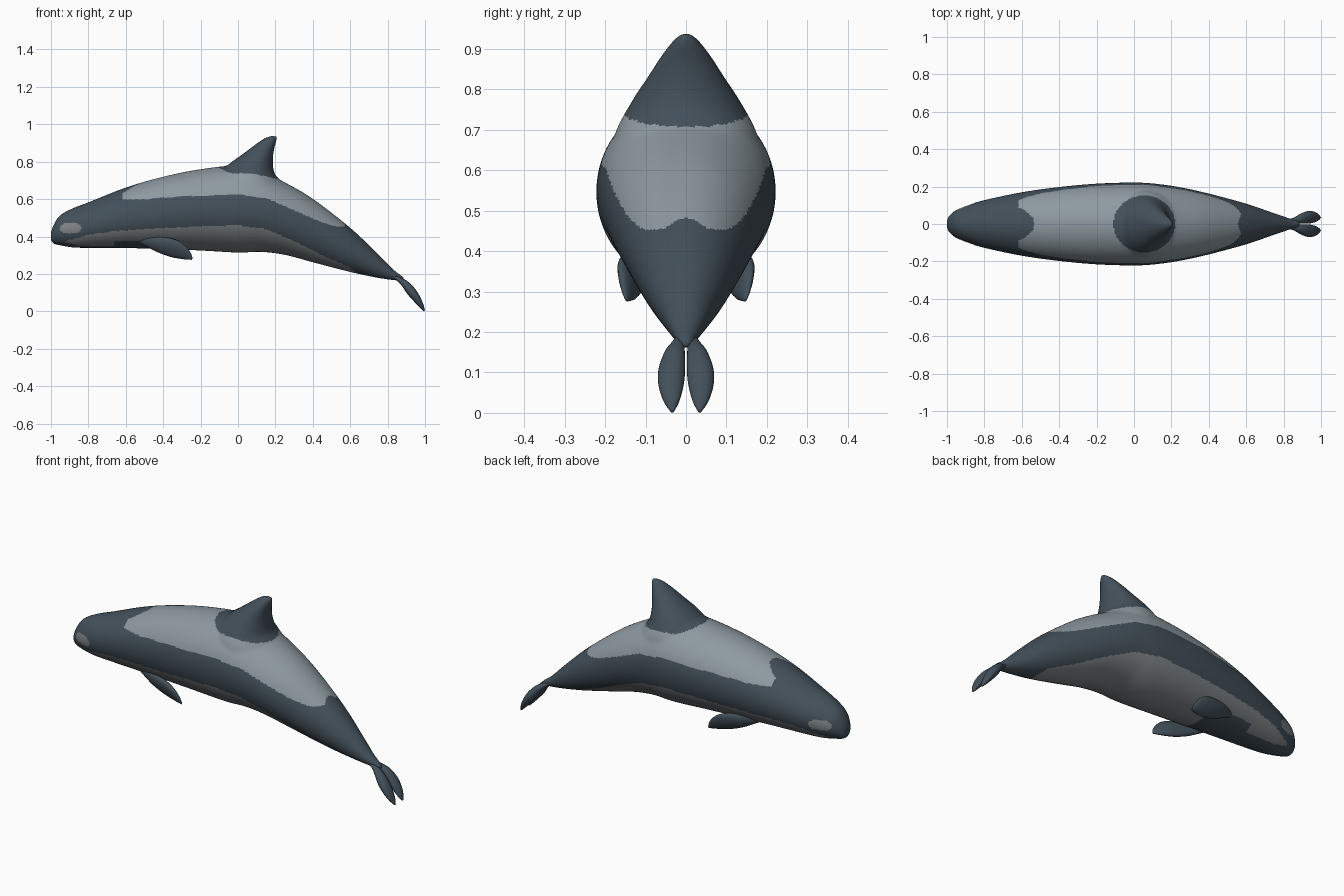
import bpy, bmesh, math
from mathutils import Vector

if "Cube" in bpy.data.objects:
    bpy.data.objects.remove(bpy.data.objects["Cube"])


def material(name, rgb):
    m = bpy.data.materials.new(name)
    m.diffuse_color = (*rgb, 1)
    m.use_nodes = True
    m.node_tree.nodes["Principled BSDF"].inputs["Base Color"].default_value = m.diffuse_color
    return m


SLATE = material("dark slate", (0.056, 0.080, 0.102))
BACK = material("blue grey", (0.27, 0.32, 0.355))
BELLY = material("belly grey", (0.215, 0.235, 0.245))


def smooth_rows(rows, steps):
    """Catmull-Rom interpolation of rows of numbers."""
    out = []
    for i in range(len(rows) - 1):
        p0, p1, p2, p3 = (rows[min(max(j, 0), len(rows) - 1)] for j in range(i - 1, i + 3))
        for s in range(steps):
            t = s / steps
            out.append([b + 0.5 * t * (c - a + t * (2 * a - 5 * b + 4 * c - d + t * (3 * (b - c) + d - a)))
                        for a, b, c, d in zip(p0, p1, p2, p3)])
    return out + [list(rows[-1])]


def loft(bm, sections, n=40):
    """Skin elliptical sections given as (centre, half axis u, half axis v)."""
    rings = []
    for c, u, v in sections:
        rings.append([bm.verts.new(Vector(c) + Vector(u) * math.cos(2 * math.pi * k / n)
                                   + Vector(v) * math.sin(2 * math.pi * k / n)) for k in range(n)])
    for a, b in zip(rings, rings[1:]):
        for k in range(n):
            bm.faces.new((a[k], a[(k + 1) % n], b[(k + 1) % n], b[k]))
    bm.faces.new(rings[0])
    bm.faces.new(rings[-1])


def make_object(name, bm, mats):
    bmesh.ops.recalc_face_normals(bm, faces=bm.faces)
    me = bpy.data.meshes.new(name)
    bm.to_mesh(me)
    bm.free()
    for m in mats:
        me.materials.append(m)
    me.shade_smooth()
    ob = bpy.data.objects.new(name, me)
    bpy.context.collection.objects.link(ob)
    return ob


def lerp(points, x):
    for (x0, z0), (x1, z1) in zip(points, points[1:]):
        if x <= x1:
            return z0 + (z1 - z0) * max(0, (x - x0) / (x1 - x0))
    return points[-1][1]


# Body: x, top z, bottom z, half width
BODY = [(-1.0, 0.425, 0.375, 0.025), (-0.985, 0.465, 0.36, 0.048), (-0.95, 0.515, 0.352, 0.075),
        (-0.88, 0.553, 0.341, 0.103), (-0.8, 0.583, 0.339, 0.128), (-0.6, 0.662, 0.338, 0.17),
        (-0.4, 0.72, 0.333, 0.198), (-0.2, 0.76, 0.325, 0.216), (0.0, 0.78, 0.314, 0.222),
        (0.12, 0.755, 0.318, 0.215), (0.25, 0.69, 0.302, 0.196), (0.4, 0.602, 0.262, 0.163),
        (0.6, 0.447, 0.21, 0.109), (0.75, 0.305, 0.178, 0.058), (0.83, 0.225, 0.166, 0.032),
        (0.89, 0.182, 0.158, 0.014)]
bm = bmesh.new()
loft(bm, [((x, 0, (t + b) / 2), (0, w, 0), (0, 0, (t - b) / 2)) for x, t, b, w in smooth_rows(BODY, 6)], 56)

# Broad-based back fin: z, front x, rear x, half width
FIN = [(0.64, -0.16, 0.27, 0.19), (0.70, -0.12, 0.225, 0.172), (0.74, -0.095, 0.195, 0.152),
       (0.79, -0.045, 0.187, 0.122), (0.83, 0.01, 0.188, 0.095), (0.87, 0.063, 0.194, 0.07),
       (0.905, 0.11, 0.204, 0.045), (0.928, 0.145, 0.209, 0.025), (0.938, 0.175, 0.207, 0.01)]
loft(bm, [(((a + b) / 2, 0, z), ((b - a) / 2, 0, 0), (0, w, 0)) for z, a, b, w in smooth_rows(FIN, 5)])

# Fuse the fin and body into one smooth skin
rough = make_object("rough_body", bm, [])
rm = rough.modifiers.new("fuse", 'REMESH')
rm.mode = 'VOXEL'
rm.voxel_size = 0.009
sm = rough.modifiers.new("soften", 'SMOOTH')
sm.factor = 0.5
sm.iterations = 8
deps = bpy.context.evaluated_depsgraph_get()
skin = bpy.data.meshes.new_from_object(rough.evaluated_get(deps))
skin.name = "body"
bpy.data.objects.remove(rough)
body = bpy.data.objects.new("body", skin)
bpy.context.collection.objects.link(body)

# Colour borders along the side: x, z
BACK_EDGE = [(-0.62, 0.597), (-0.5, 0.60), (-0.3, 0.615), (0.0, 0.625), (0.15, 0.605),
             (0.3, 0.54), (0.45, 0.475), (0.53, 0.452), (0.6, 0.458)]
BELLY_EDGE = [(-0.92, 0.375), (-0.8, 0.41), (-0.65, 0.43), (-0.5, 0.44), (-0.2, 0.455), (0.0, 0.46),
              (0.15, 0.44), (0.3, 0.375), (0.45, 0.30), (0.6, 0.235), (0.64, 0.20)]


def colour_index(p):
    x, y, z = p.x, abs(p.y), p.z
    # dark fin patch
    if z > 0.65 and ((x - 0.055) / 0.165) ** 2 + (y / 0.152) ** 2 < 1:
        return 0
    # pale saddle on the back
    front = -0.53 - 0.09 * min(1, max(0, (0.685 - z) / 0.055))
    rear = 0.555 + 0.03 * min(1, y / 0.1)
    if front < x < rear and z > lerp(BACK_EDGE, x):
        return 1
    # cheek patch
    if ((x + 0.895) / 0.058) ** 2 + ((z - 0.445) / 0.03) ** 2 < 1:
        return 2
    # dark throat
    if (-0.66 < x < -0.4 and z < 0.375) or (x <= -0.66 and y < 0.055 and z < 0.4):
        return 0
    if -0.92 < x < 0.64 and z < lerp(BELLY_EDGE, x):
        return 2
    return 0


skin.materials.clear()
for m in (SLATE, BACK, BELLY):
    skin.materials.append(m)
for f in skin.polygons:
    f.material_index = colour_index(f.center)
skin.shade_smooth()


def limb(name, rows, chord, thick):
    """Mirrored blade from rows of x, y, z, half chord, half thickness."""
    bm = bmesh.new()
    cu, tv = Vector(chord).normalized(), Vector(thick).normalized()
    loft(bm, [((x, y, z), cu * c, tv * t) for x, y, z, c, t in smooth_rows(rows, 5)], 24)
    ob = make_object(name, bm, [SLATE])
    mod = ob.modifiers.new("mirror", 'MIRROR')
    mod.use_axis = (False, True, False)
    mod.use_mirror_merge = False
    return ob


# Flippers sweeping back and down from the throat
limb("flippers", [(-0.56, 0.09, 0.395, 0.012, 0.012), (-0.49, 0.112, 0.378, 0.03, 0.02),
                  (-0.42, 0.128, 0.358, 0.046, 0.024), (-0.35, 0.138, 0.338, 0.053, 0.023),
                  (-0.30, 0.143, 0.318, 0.043, 0.018), (-0.265, 0.146, 0.298, 0.025, 0.011),
                  (-0.245, 0.147, 0.281, 0.006, 0.004)],
     (0.38, 0.45, 0.85), (0.1, 0.88, -0.45))

# Tail flukes trailing down as two leaf-shaped lobes
limb("tail_flukes", [(0.80, 0.012, 0.195, 0.010, 0.010), (0.85, 0.018, 0.178, 0.014, 0.012),
                     (0.89, 0.028, 0.150, 0.025, 0.020), (0.925, 0.035, 0.108, 0.033, 0.025),
                     (0.955, 0.037, 0.068, 0.031, 0.021), (0.98, 0.036, 0.03, 0.02, 0.013),
                     (0.996, 0.034, 0.003, 0.004, 0.004)],
     (0, 1, 0), (0.85, 0, 0.53))
